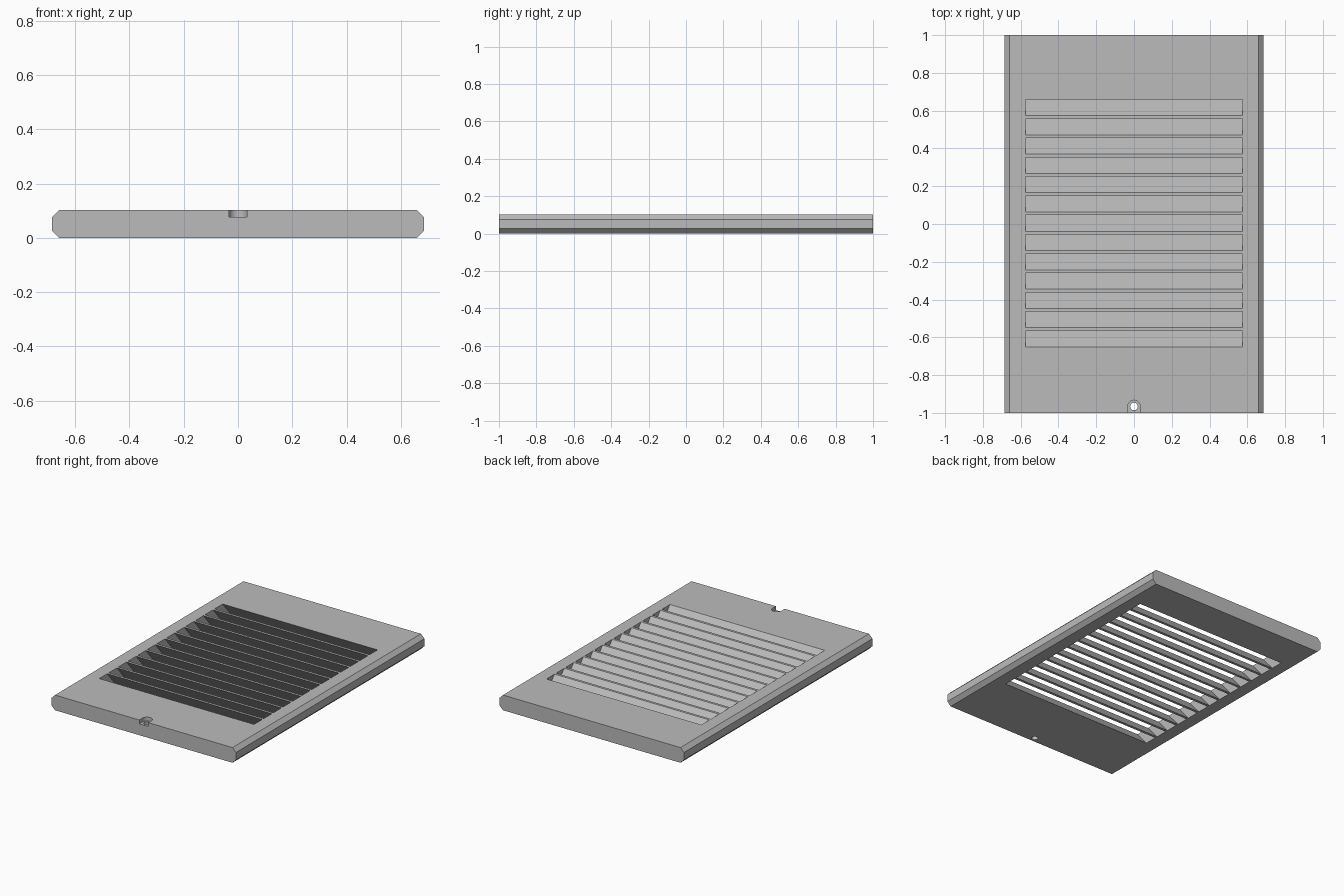
import bpy, bmesh, math

cube = bpy.data.objects.get("Cube")
if cube:
    bpy.data.objects.remove(cube, do_unlink=True)

LENGTH, HALF_W, HEIGHT, CHAMFER = 2.0, 0.685, 0.102, 0.026
SLOTS, PITCH, OPENING, SHIFT = 13, 0.102, 0.085, 0.087
SLOT_HALF = 0.575
HOLE_Y, HOLE_R, RECESS_R, RECESS_Z = -0.966, 0.02, 0.033, 0.076

grey = bpy.data.materials.new("plain grey")
grey.use_nodes = True
COLOUR = (0.5, 0.5, 0.5, 1)
grey.diffuse_color = COLOUR
grey.node_tree.nodes["Principled BSDF"].inputs["Base Color"].default_value = COLOUR


def prism(bm, profile, offset):
    """Sweep a closed outline along an offset vector."""
    face = bm.faces.new([bm.verts.new(p) for p in profile])
    swept = bmesh.ops.extrude_face_region(bm, geom=[face])["geom"]
    verts = [v for v in swept if isinstance(v, bmesh.types.BMVert)]
    bmesh.ops.translate(bm, verts=verts, vec=offset)


def make_object(name, bm):
    bmesh.ops.recalc_face_normals(bm, faces=bm.faces)
    mesh = bpy.data.meshes.new(name)
    bm.to_mesh(mesh)
    bm.free()
    mesh.materials.append(grey)
    obj = bpy.data.objects.new(name, mesh)
    bpy.context.collection.objects.link(obj)
    return obj


def arc(radius, start, end, steps, z):
    angles = [start + (end - start) * i / steps for i in range(steps + 1)]
    return [(radius * math.cos(a), HOLE_Y + radius * math.sin(a), z) for a in angles]


# Panel with chamfered long edges
bm = bmesh.new()
inner = HALF_W - CHAMFER
right = [(inner, 0), (HALF_W, CHAMFER), (HALF_W, HEIGHT - CHAMFER), (inner, HEIGHT)]
outline = right + [(-x, z) for x, z in reversed(right)]
prism(bm, [(x, -LENGTH / 2, z) for x, z in outline], (0, LENGTH, 0))
panel = make_object("louvred_panel", bm)

# Slanted louvre slots, leaning towards the back at the underside
bm = bmesh.new()
slope = SHIFT / HEIGHT
low, high = -0.05, HEIGHT + 0.05
for i in range(SLOTS):
    y = (i - (SLOTS - 1) / 2) * PITCH + 0.004
    section = []
    for z, sides in ((low, (-1, 1)), (high, (1, -1))):
        for side in sides:
            section.append((-SLOT_HALF, y + side * OPENING / 2 + (HEIGHT - z) * slope, z))
    prism(bm, section, (2 * SLOT_HALF, 0, 0))
slot_cutter = make_object("slot_cutter", bm)

# Round-ended recess open to the front edge
bm = bmesh.new()
recess = arc(RECESS_R, 0, math.pi, 24, RECESS_Z)
recess += [(-RECESS_R, -1.1, RECESS_Z), (RECESS_R, -1.1, RECESS_Z)]
prism(bm, recess, (0, 0, 0.1))
recess_cutter = make_object("recess_cutter", bm)

# Screw hole through the recess floor
bm = bmesh.new()
prism(bm, arc(HOLE_R, 0, math.tau * 31 / 32, 31, -0.05), (0, 0, 0.2))
hole_cutter = make_object("hole_cutter", bm)

# Cut the panel, then discard the cutters
bpy.context.view_layer.objects.active = panel
panel.select_set(True)
for cutter in (slot_cutter, recess_cutter, hole_cutter):
    cutter.hide_render = True
    mod = panel.modifiers.new(cutter.name, 'BOOLEAN')
    mod.operation = 'DIFFERENCE'
    mod.solver = 'EXACT'
    mod.object = cutter
    bpy.ops.object.modifier_apply(modifier=mod.name)
    bpy.data.objects.remove(cutter, do_unlink=True)
bpy.ops.object.shade_smooth_by_angle(angle=math.radians(25))
